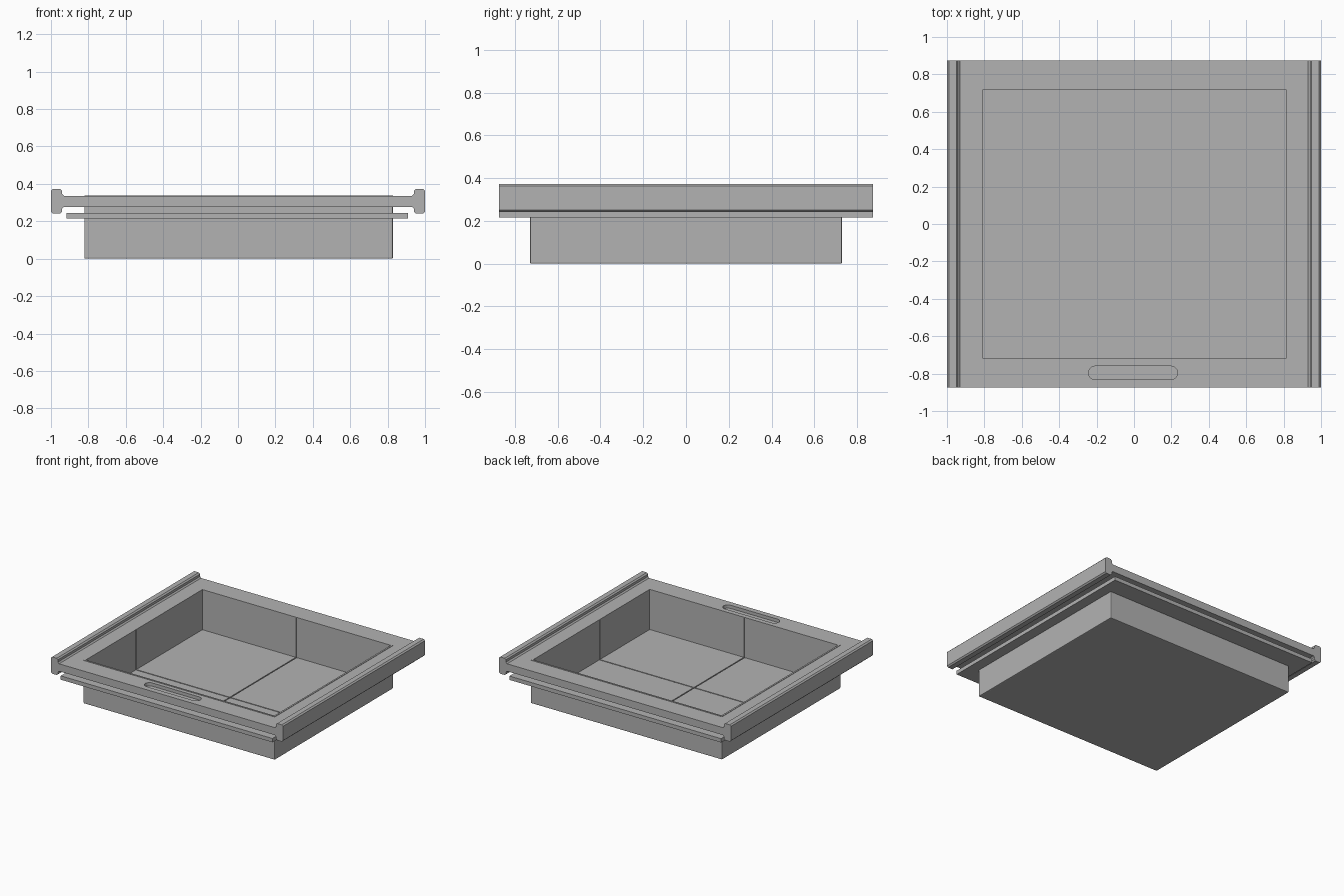
import bpy, bmesh, math

if "Cube" in bpy.data.objects:
    bpy.data.objects.remove(bpy.data.objects["Cube"])

grey = bpy.data.materials.new("plain_grey")
grey.diffuse_color = (0.45, 0.45, 0.45, 1)
grey.use_nodes = True
grey.node_tree.nodes["Principled BSDF"].inputs["Base Color"].default_value = grey.diffuse_color


def finish(name, bm):
    bmesh.ops.recalc_face_normals(bm, faces=bm.faces)
    me = bpy.data.meshes.new(name)
    bm.to_mesh(me)
    bm.free()
    ob = bpy.data.objects.new(name, me)
    bpy.context.collection.objects.link(ob)
    me.materials.append(grey)
    return ob


def box(name, x0, x1, y0, y1, z0, z1, bevel=0):
    bm = bmesh.new()
    bmesh.ops.create_cube(bm, size=1)
    for v in bm.verts:
        v.co = (x1 if v.co.x > 0 else x0,
                y1 if v.co.y > 0 else y0,
                z1 if v.co.z > 0 else z0)
    if bevel:
        # soften the upright corners and the bottom edges
        edges = [e for e in bm.edges if min(v.co.z for v in e.verts) < z0 + 1e-5]
        bmesh.ops.bevel(bm, geom=edges, offset=bevel, segments=2,
                        affect='EDGES', profile=0.5)
    return finish(name, bm)


def extrude(name, pts, vec):
    bm = bmesh.new()
    face = bm.faces.new([bm.verts.new(p) for p in pts])
    res = bmesh.ops.extrude_face_region(bm, geom=[face])
    bmesh.ops.translate(bm, vec=vec, verts=[
        g for g in res["geom"] if isinstance(g, bmesh.types.BMVert)])
    return finish(name, bm)


def cut(ob, cutter):
    m = ob.modifiers.new("cut", 'BOOLEAN')
    m.operation, m.solver, m.object = 'DIFFERENCE', 'EXACT', cutter
    bpy.context.view_layer.objects.active = ob
    bpy.ops.object.modifier_apply(modifier=m.name)
    bpy.data.objects.remove(cutter, do_unlink=True)


# Tray extents
X0, X1, Y0, Y1 = -0.822, 0.828, -0.73, 0.73
T, FLOOR, RIM = 0.013, 0.025, 0.338
D = 0.875

# Open tray with thin walls
tray = box("tray", X0, X1, Y0, Y1, 0, RIM, bevel=0.006)
cut(tray, box("tray_cavity", X0 + T, X1 - T, Y0 + T, Y1 - T, FLOOR, 0.5))

# Seam grooves across the floor and up the walls
g, d = 0.004, 0.006
cut(tray, box("seam_lengthwise", -g, g, Y0 + T - d, Y1 - T + d, FLOOR - d, RIM - 0.006))
cut(tray, box("seam_crosswise", X0 + T - d, X1 - T + d, -0.1 - g, -0.1 + g,
              FLOOR - d, RIM - 0.006))

# Top frame with a thicker rail along each side
c, r = 0.01, 0.94
right = [(r - c, 0.277), (r, 0.267), (r, 0.242 + c), (r + c, 0.242),
         (1 - c, 0.242), (1, 0.242 + c), (1, 0.373 - c), (1 - c, 0.373),
         (r + c, 0.373), (r, 0.373 - c), (r, 0.345), (r - c, 0.335)]
profile = right + [(-x, z) for x, z in reversed(right)]
frame = extrude("top_frame", [(x, -D, z) for x, z in profile], (0, 2 * D, 0))
e = 0.002
cut(frame, box("frame_opening", X0 + e, X1 - e, Y0 + e, Y1 - e, 0, 1))

# Rounded finger slot in the front of the frame
slot = []
for cx, start in ((0.197, -90), (-0.207, 90)):
    for i in range(13):
        a = math.radians(start + i * 15)
        slot.append((cx + 0.036 * math.cos(a), -0.796 + 0.036 * math.sin(a), 0.31))
cut(frame, extrude("finger_slot", slot, (0, 0, 0.2)))

# Thin lower flange running below the frame
flange = box("lower_flange", -0.916, 0.91, -D, D, 0.215, 0.245)
cut(flange, box("flange_opening", X0 + e, X1 - e, Y0 + e, Y1 - e, 0, 1))
